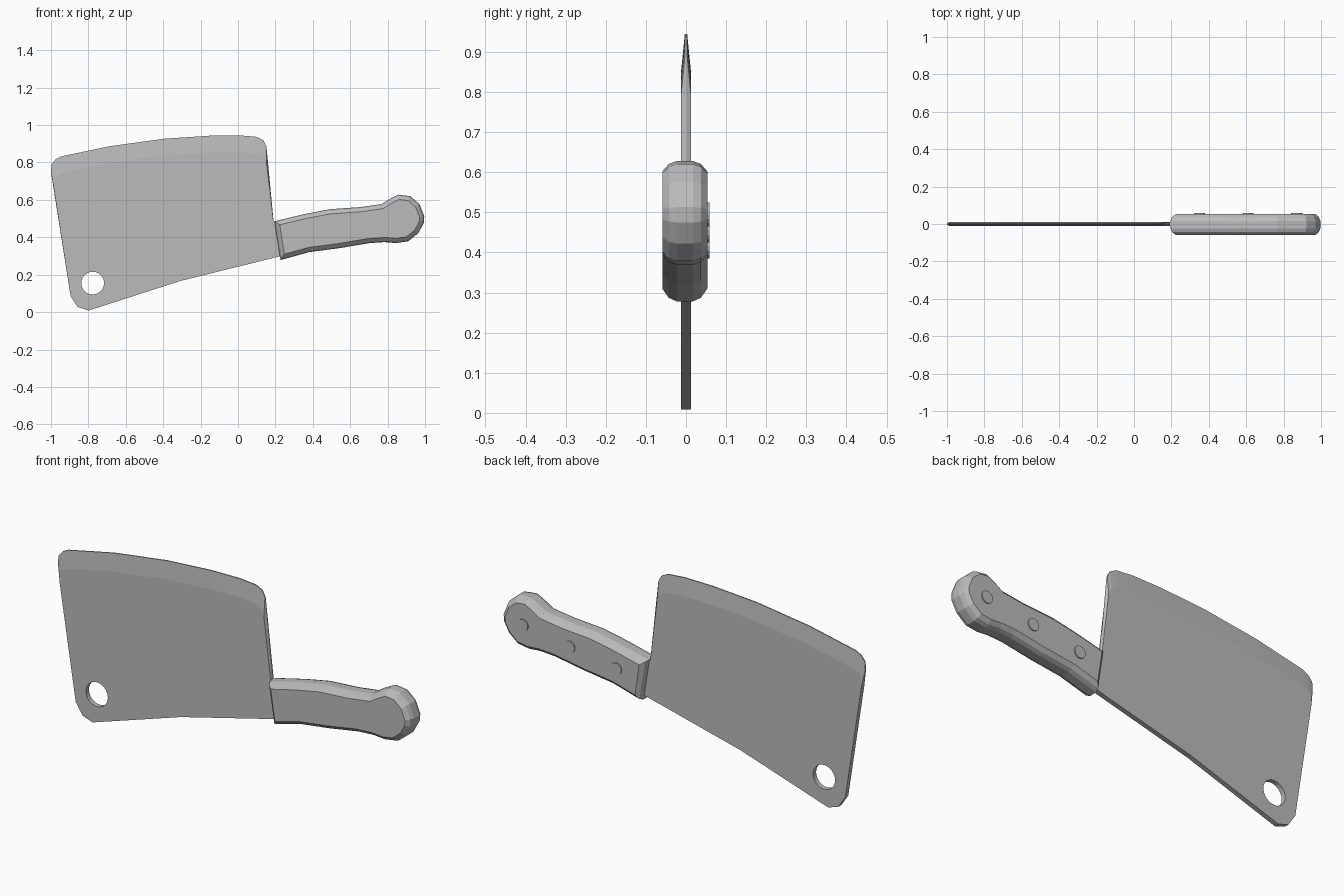
import bpy, bmesh, math
from mathutils import Vector, Matrix

if "Cube" in bpy.data.objects:
    bpy.data.objects.remove(bpy.data.objects["Cube"])

grey = bpy.data.materials.new("plain grey")
grey.use_nodes = True
GREY = (0.5, 0.5, 0.5, 1)
grey.diffuse_color = GREY
grey.node_tree.nodes["Principled BSDF"].inputs["Base Color"].default_value = GREY


def finish(name, bm):
    bmesh.ops.recalc_face_normals(bm, faces=bm.faces)
    mesh = bpy.data.meshes.new(name)
    bm.to_mesh(mesh)
    bm.free()
    mesh.materials.append(grey)
    obj = bpy.data.objects.new(name, mesh)
    bpy.context.collection.objects.link(obj)
    return obj


def loft(name, layers):
    """Join matching (x, z) outlines placed at several y depths."""
    bm = bmesh.new()
    rings = [[bm.verts.new((x, y, z)) for x, z in pts] for y, pts in layers]
    n = len(rings[0])
    for a, b in zip(rings, rings[1:]):
        for i in range(n):
            j = (i + 1) % n
            bm.faces.new((a[i], a[j], b[j], b[i]))
    bm.faces.new(rings[0])
    bm.faces.new(rings[-1])
    return finish(name, bm)


def inset(pts, d):
    """Move a clockwise outline inwards by d."""
    out = []
    for i, p in enumerate(pts):
        p = Vector(p)
        e1 = (p - Vector(pts[i - 1])).normalized()
        e2 = (Vector(pts[(i + 1) % len(pts)]) - p).normalized()
        n1, n2 = Vector((e1.y, -e1.x)), Vector((e2.y, -e2.x))
        out.append(p + (n1 + n2) * d / (1 + n1.dot(n2)))
    return out


def disc(name, x, y, z, radius, depth, sides):
    bm = bmesh.new()
    bmesh.ops.create_cone(bm, cap_ends=True, segments=sides, radius1=radius,
                          radius2=radius, depth=depth,
                          matrix=Matrix.Translation((x, y, z)) @ Matrix.Rotation(math.pi / 2, 4, 'X'))
    return finish(name, bm)


# Blade: flat plate whose upper edge is ground to a thin edge
blade_outline = [(-1, .75), (-.997, .79), (-.975, .817), (-.943, .833), (-.686, .887),
                 (-.393, .927), (-.152, .943), (.008, .945), (.1, .937), (.136, .919),
                 (.152, .887), (.19, .486), (.26, .47), (.26, .309), (.227, .299),
                 (-.31, .166), (-.8, .008), (-.857, .027), (-.895, .085)]
blade_flat = [(max(x, -.984), z - .09) if z > .7 else (x, z) for x, z in blade_outline]
blade = loft("blade", [(-.012, blade_flat), (-.003, blade_outline),
                       (.003, blade_outline), (.012, blade_flat)])

# Hanging hole through the lower corner
cutter = disc("hole_cutter", -.777, 0, .155, .061, .2, 24)
cutter.hide_render = True
cut = blade.modifiers.new("hole", 'BOOLEAN')
cut.object = cutter
cut.operation = 'DIFFERENCE'
cut.solver = 'EXACT'
bpy.context.view_layer.objects.active = blade
bpy.ops.object.modifier_apply(modifier=cut.name)
bpy.data.objects.remove(cutter)

# Handle: flat scales with rounded rims and a swollen butt
handle_outline = [(.195, .486), (.355, .524), (.489, .55), (.649, .561), (.767, .577),
                  (.81, .604), (.857, .628), (.921, .62), (.97, .577), (.996, .513),
                  (.993, .475), (.964, .422), (.911, .379), (.847, .369), (.783, .374),
                  (.703, .369), (.543, .342), (.382, .321), (.227, .278)]
rim = [(.056, .025), (.04, .007), (.02, 0)]
profile = [(-y, d) for y, d in rim] + [(y, d) for y, d in reversed(rim)]
loft("handle", [(y - .003, inset(handle_outline, d)) for y, d in profile])

# Rivets standing slightly proud of the back scale
for i, (x, z) in enumerate([(.35, .415), (.61, .455), (.87, .495)]):
    disc(f"rivet_{i + 1}", x, .053, z, .03, .01, 16)
